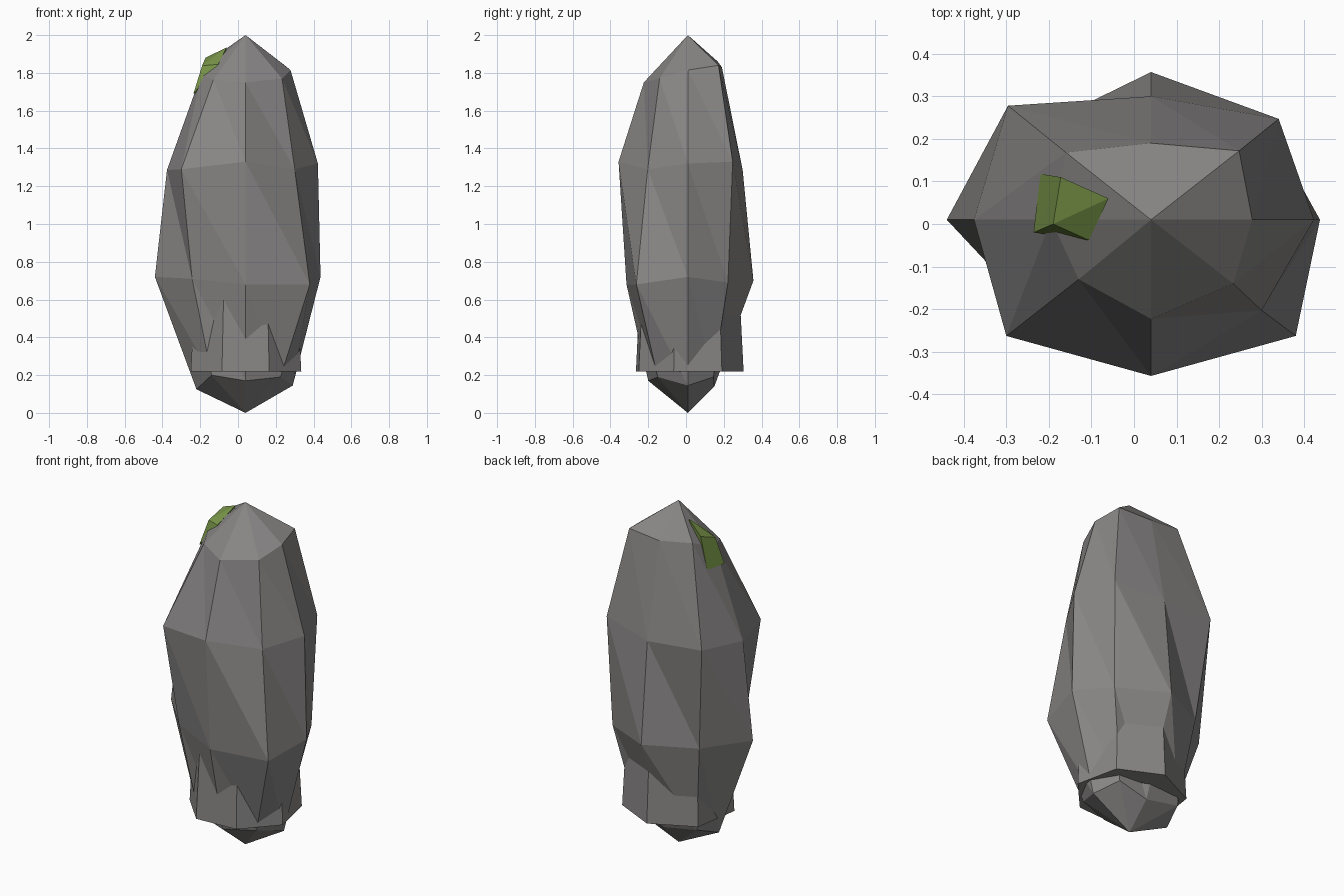
import bpy
import bmesh
from mathutils import Vector

# Remove the default object
default_cube = bpy.data.objects.get("Cube")
if default_cube:
    bpy.data.objects.remove(default_cube, do_unlink=True)


def make_material(name, red, green, blue):
    """Plain flat colour shown both in the viewport and in a render."""
    material = bpy.data.materials.new(name)
    material.use_nodes = True
    colour = (red, green, blue, 1)
    material.diffuse_color = colour
    shader = material.node_tree.nodes["Principled BSDF"]
    shader.inputs["Base Color"].default_value = colour
    shader.inputs["Roughness"].default_value = 0.9
    return material


def finish(name, mesh_builder, material):
    """Turn a bmesh into a flat-shaded object with outward normals."""
    bmesh.ops.recalc_face_normals(mesh_builder, faces=mesh_builder.faces)
    mesh = bpy.data.meshes.new(name)
    mesh_builder.to_mesh(mesh)
    mesh_builder.free()
    mesh.materials.append(material)
    result = bpy.data.objects.new(name, mesh)
    bpy.context.collection.objects.link(result)
    return result


def bridge(mesh_builder, lower, upper):
    """Join two rings of equal length with triangles, all split the same way."""
    count = len(lower)
    for i in range(count):
        j = (i + 1) % count
        mesh_builder.faces.new((lower[i], lower[j], upper[i]))
        mesh_builder.faces.new((lower[j], upper[j], upper[i]))


def fan(mesh_builder, ring, tip):
    """Close a ring with triangles that meet at a tip."""
    for i, vertex in enumerate(ring):
        mesh_builder.faces.new((vertex, ring[(i + 1) % len(ring)], tip))


def add_ring(mesh_builder, points):
    return [mesh_builder.verts.new(point) for point in points]


stone = make_material("stone grey", 0.25, 0.242, 0.238)
moss = make_material("moss green", 0.19, 0.3, 0.065)

# Boulder: four uneven eight-sided rings, counterclockwise from the front
base_ring = [(.04, -.2, .17), (.225, -.15, .19), (.29, .01, .145), (.22, .145, .19),
             (.04, .15, .14), (-.175, .15, .18), (-.22, .01, .125), (-.14, -.165, .2)]
lower_ring = [(.04, -.315, .68), (.38, -.263, .68), (.437, .01, .72), (.32, .222, .69),
              (.04, .357, .7), (-.24, .22, .7), (-.44, .01, .72), (-.243, -.2, .71)]
upper_ring = [(.04, -.357, 1.33), (.3, -.203, 1.29), (.423, .01, 1.32), (.34, .247, 1.33),
              (.04, .3, 1.285), (-.296, .278, 1.31), (-.376, .01, 1.286), (-.3, -.263, 1.29)]
crown_ring = [(.04, -.223, 1.75), (.233, -.14, 1.77), (.278, .01, 1.815), (.247, .172, 1.84),
              (.04, .19, 1.83), (-.16, .168, 1.86), (-.195, .01, 1.79), (-.13, -.13, 1.765)]

rock = bmesh.new()
rings = [add_ring(rock, points) for points in (base_ring, lower_ring, upper_ring, crown_ring)]
for lower, upper in zip(rings, rings[1:]):
    bridge(rock, lower, upper)
fan(rock, rings[0], rock.verts.new((.04, .01, 0)))
fan(rock, rings[-1], rock.verts.new((.04, .01, 2)))
finish("boulder", rock, stone)

# Base collar: slightly tapered flat-bottomed prism that sinks into the boulder
collar_outline = [(-.085, -.265), (.165, -.25), (.335, -.065), (.28, .19),
                  (.04, .305), (-.208, .184), (-.25, -.09)]
collar_bottom = .22
collar_top = .62
taper = .93
centre = Vector((.04, .01))

collar = bmesh.new()
outer = add_ring(collar, [(x, y, collar_bottom) for x, y in collar_outline])
inner_points = [centre + (Vector(point) - centre) * taper for point in collar_outline]
inner = add_ring(collar, [(point.x, point.y, collar_top) for point in inner_points])
bridge(collar, outer, inner)
collar.faces.new(outer)
collar.faces.new(inner)
finish("base_collar", collar, stone)

# Moss patch: small faceted clump half buried near the top
moss_points = [(-.06, .06, 1.935), (-.106, -.038, 1.845), (-.172, .11, 1.88),
               (-.19, 0, 1.838), (-.22, .118, 1.7), (-.236, -.02, 1.69), (-.1, .04, 1.72)]
patch = bmesh.new()
add_ring(patch, moss_points)
bmesh.ops.convex_hull(patch, input=patch.verts)
finish("moss_patch", patch, moss)
